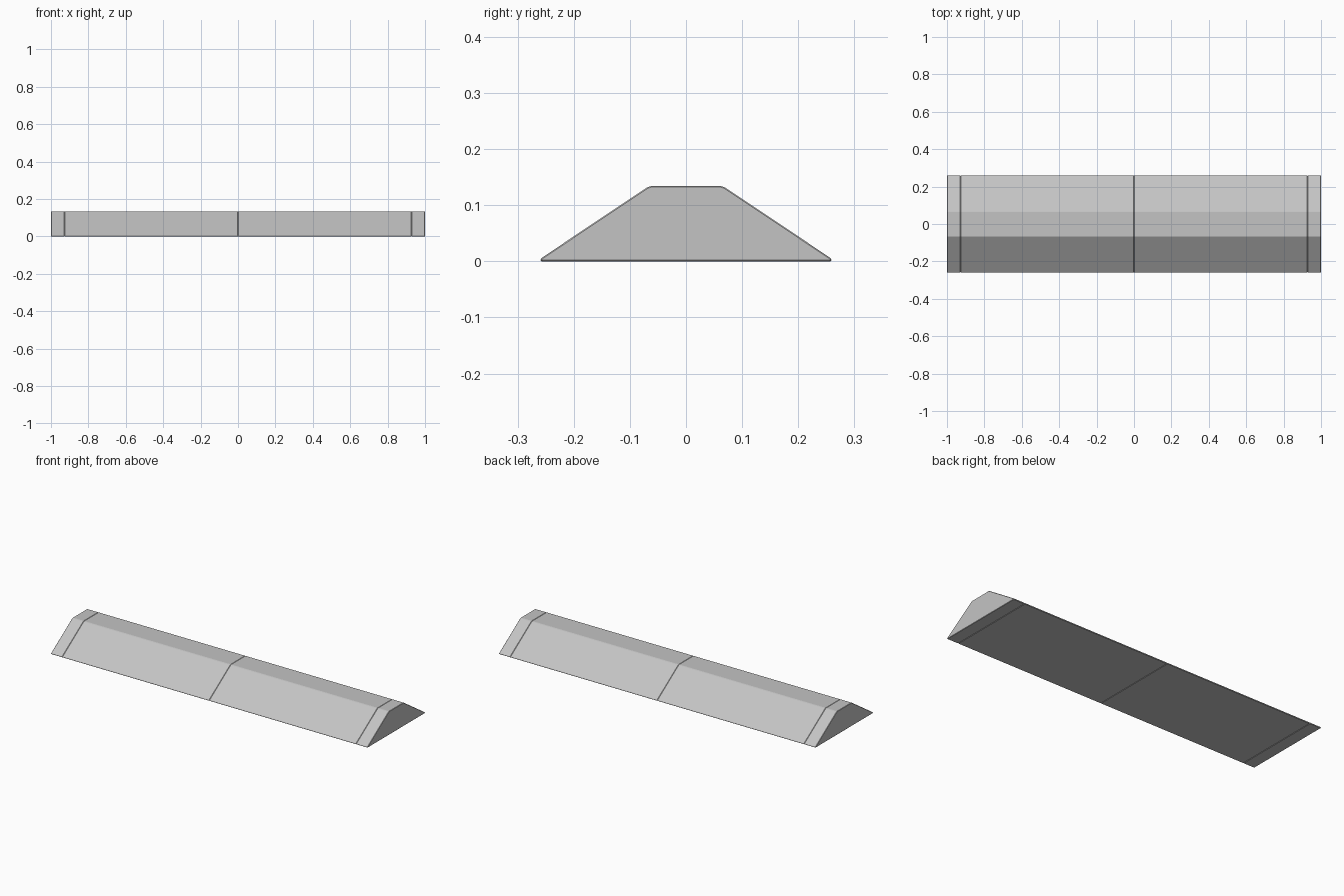
import bpy
import bmesh

cube = bpy.data.objects.get("Cube")
if cube:
    bpy.data.objects.remove(cube, do_unlink=True)

# Single concrete grey
grey = bpy.data.materials.new("concrete_grey")
grey.use_nodes = True
colour = (0.55, 0.55, 0.55, 1.0)
grey.diffuse_color = colour
grey.node_tree.nodes["Principled BSDF"].inputs["Base Color"].default_value = colour

# Half of the trapezoid section, bottom lip to softened top corner (y, z)
HALF = [(0.259, 0.0), (0.259, 0.005), (0.069, 0.132), (0.063, 0.134)]
PROFILE = HALF + [(-y, z) for y, z in reversed(HALF)]


def segment(name, x0, x1):
    """Extrude the section along x and soften its edges."""
    bm = bmesh.new()
    face = bm.faces.new([bm.verts.new((x0, y, z)) for y, z in PROFILE])
    result = bmesh.ops.extrude_face_region(bm, geom=[face])
    moved = [v for v in result["geom"] if isinstance(v, bmesh.types.BMVert)]
    bmesh.ops.translate(bm, verts=moved, vec=(x1 - x0, 0, 0))
    bmesh.ops.recalc_face_normals(bm, faces=bm.faces)
    mesh = bpy.data.meshes.new(name)
    bm.to_mesh(mesh)
    bm.free()
    mesh.materials.append(grey)
    obj = bpy.data.objects.new(name, mesh)
    bpy.context.collection.objects.link(obj)
    bevel = obj.modifiers.new("soft_edges", "BEVEL")
    bevel.width = 0.002
    bevel.segments = 1
    bevel.limit_method = "ANGLE"
    bevel.angle_limit = 0.7
    return obj


# Two long body pieces and two short end pieces
END, JOINT = 1.0, 0.928
segment("right_end", -END, -JOINT)
segment("right_body", -JOINT, 0)
segment("left_body", 0, JOINT)
segment("left_end", JOINT, END)
